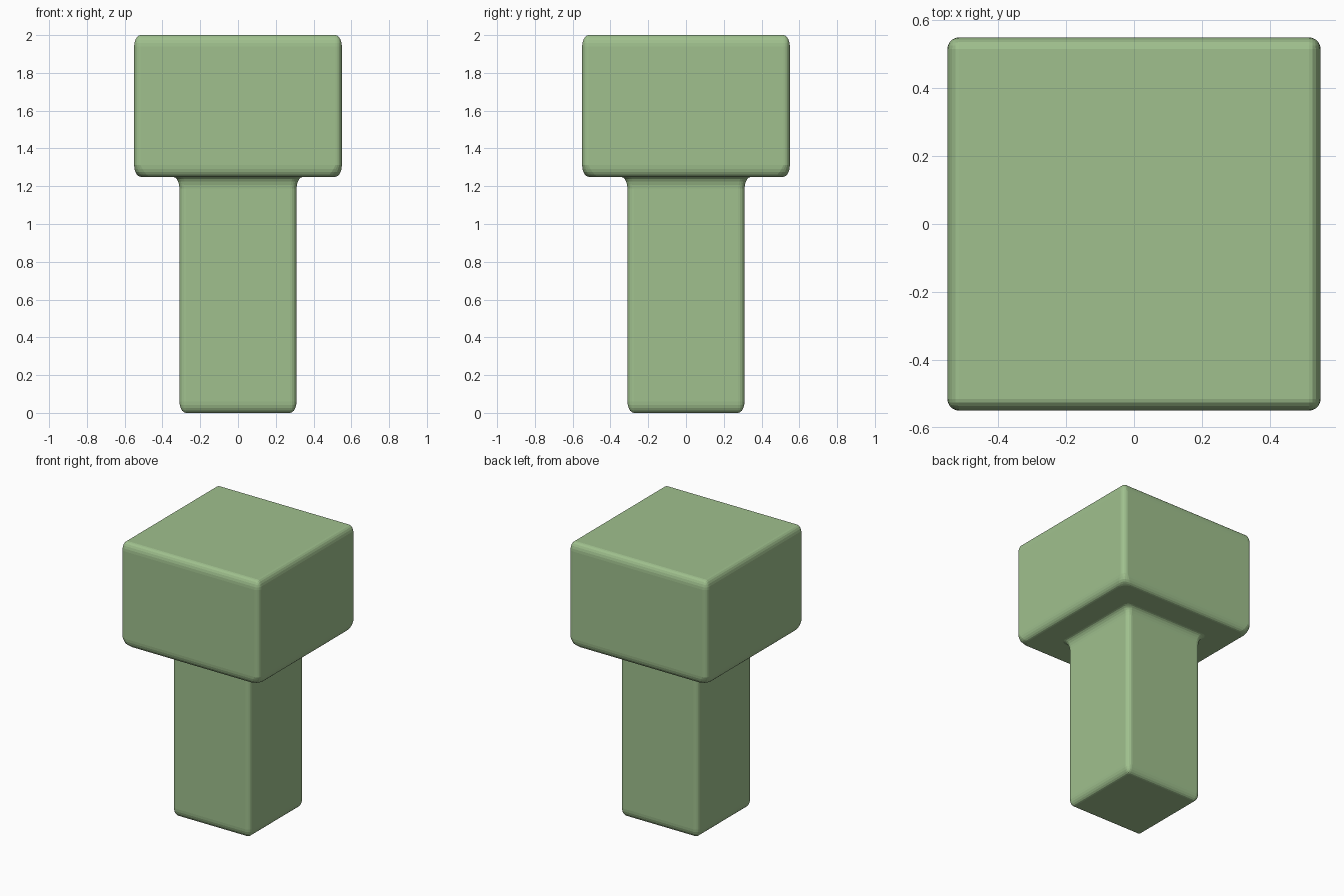
import bpy, bmesh

if "Cube" in bpy.data.objects:
    bpy.data.objects.remove(bpy.data.objects["Cube"])

ZS = 1.75  # vertical stretch, makes the rounded edges taller than wide

# Square head with a narrower square shaft extruded below
bm = bmesh.new()
bmesh.ops.create_cube(bm, size=1.0)
for v in bm.verts:
    v.co.x *= 1.1
    v.co.y *= 1.1
    v.co.z = (2.0 if v.co.z > 0 else 1.25) / ZS
bm.normal_update()
under = min(bm.faces, key=lambda f: f.normal.z)
bmesh.ops.inset_region(bm, faces=[under], thickness=0.24, use_even_offset=True)
shaft = bmesh.ops.extrude_discrete_faces(bm, faces=[under])["faces"][0]
for v in shaft.verts:
    v.co.z = 0
bmesh.ops.recalc_face_normals(bm, faces=bm.faces)
mesh = bpy.data.meshes.new("post")
bm.to_mesh(mesh)
bm.free()
post = bpy.data.objects.new("square_headed_post", mesh)
bpy.context.collection.objects.link(post)
post.scale.z = ZS

# Rounded edges, every edge including the diagonals under the head
bev = post.modifiers.new("rounding", 'BEVEL')
bev.width = 0.035
bev.segments = 5
bev.limit_method = 'NONE'

# Green colour
mat = bpy.data.materials.new("green")
mat.diffuse_color = (0.35, 0.53, 0.27, 1)
mat.use_nodes = True
mat.node_tree.nodes["Principled BSDF"].inputs["Base Color"].default_value = mat.diffuse_color
mesh.materials.append(mat)
